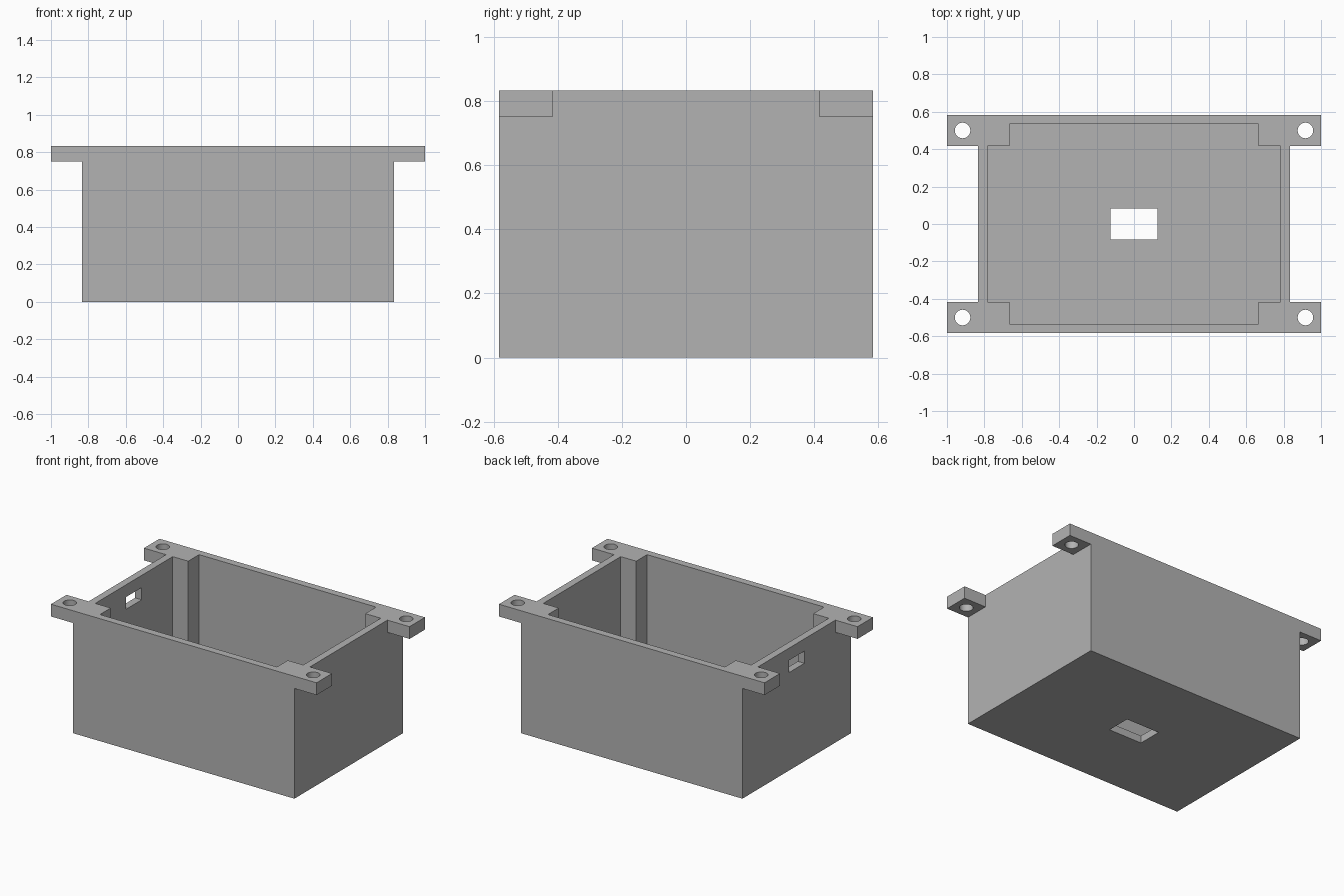
import bpy
import bmesh
from math import radians

cube = bpy.data.objects.get("Cube")
if cube:
    bpy.data.objects.remove(cube, do_unlink=True)

U = 1 / 60                                # one drawing unit
LENGTH, DEPTH, HEIGHT = 100 * U, 70 * U, 50 * U
WALL, EAR, EAR_THICK, POST = 3 * U, 10 * U, 5 * U, 7 * U
HX, HY = LENGTH / 2, DEPTH / 2
OVER = 0.05                               # cutter overshoot

grey = bpy.data.materials.new("plain grey")
grey.use_nodes = True
grey.diffuse_color = (0.45, 0.45, 0.45, 1)
grey.node_tree.nodes["Principled BSDF"].inputs["Base Color"].default_value = grey.diffuse_color


def prism(name, points, vec):
    """Extrude a closed 3D outline along a vector."""
    bm = bmesh.new()
    face = bm.faces.new([bm.verts.new(p) for p in points])
    ext = bmesh.ops.extrude_face_region(bm, geom=[face])
    bmesh.ops.translate(bm, vec=vec, verts=[v for v in ext["geom"] if isinstance(v, bmesh.types.BMVert)])
    bmesh.ops.recalc_face_normals(bm, faces=bm.faces)
    mesh = bpy.data.meshes.new(name)
    bm.to_mesh(mesh)
    bm.free()
    mesh.materials.append(grey)
    obj = bpy.data.objects.new(name, mesh)
    bpy.context.collection.objects.link(obj)
    return obj


def block(name, x0, x1, y0, y1, z0, z1):
    return prism(name, [(x0, y0, z0), (x1, y0, z0), (x1, y1, z0), (x0, y1, z0)], (0, 0, z1 - z0))


# Box body with a flange along both ends, as one front profile
half = [(HX, 0), (HX, HEIGHT - EAR_THICK), (HX + EAR, HEIGHT - EAR_THICK), (HX + EAR, HEIGHT)]
profile = half + [(-x, z) for x, z in reversed(half)]
box = prism("enclosure_box", [(x, -HY, z) for x, z in profile], (0, DEPTH, 0))

# Cavity that leaves a square post in every corner
ix, iy = HX - WALL, HY - WALL
px, py = ix - POST, iy - POST
corner = [(ix, py), (px, py), (px, iy)]
plan = (corner + [(-x, y) for x, y in reversed(corner)]
        + [(-x, -y) for x, y in corner] + [(x, -y) for x, y in reversed(corner)])
cutters = [prism("cavity_cutter", [(x, y, WALL) for x, y in plan], (0, 0, HEIGHT))]

# Flange middles removed to leave four ears, each with a screw hole
for sx in (-1, 1):
    x0, x1 = sorted((sx * HX, sx * (HX + EAR + OVER)))
    cutters.append(block("flange_gap_cutter", x0, x1, -HY + EAR, HY - EAR,
                         HEIGHT - EAR_THICK - OVER, HEIGHT + OVER))
    for sy in (-1, 1):
        bpy.ops.mesh.primitive_cylinder_add(
            vertices=48, radius=2.5 * U, depth=4 * EAR_THICK,
            location=(sx * (HX + EAR / 2), sy * (HY - EAR / 2), HEIGHT - EAR_THICK / 2))
        hole = bpy.context.object
        hole.name = "screw_hole_cutter"
        hole.data.materials.append(grey)
        cutters.append(hole)

# Cable slots through the floor and one end wall
cutters.append(block("floor_slot_cutter", -7.5 * U, 7.5 * U, -5 * U, 5 * U, -OVER, WALL + OVER))
cutters.append(block("wall_slot_cutter", -HX - OVER, -ix + OVER, -5 * U, 5 * U, 40 * U, 45 * U))

# Apply the cuts
bpy.ops.object.select_all(action="DESELECT")
bpy.context.view_layer.objects.active = box
box.select_set(True)
for cutter in cutters:
    cutter.hide_render = True
    mod = box.modifiers.new("cut", "BOOLEAN")
    mod.operation = "DIFFERENCE"
    mod.solver = "EXACT"
    mod.object = cutter
    bpy.ops.object.modifier_apply(modifier=mod.name)
    bpy.data.objects.remove(cutter, do_unlink=True)

bpy.ops.object.shade_smooth_by_angle(angle=radians(30))
